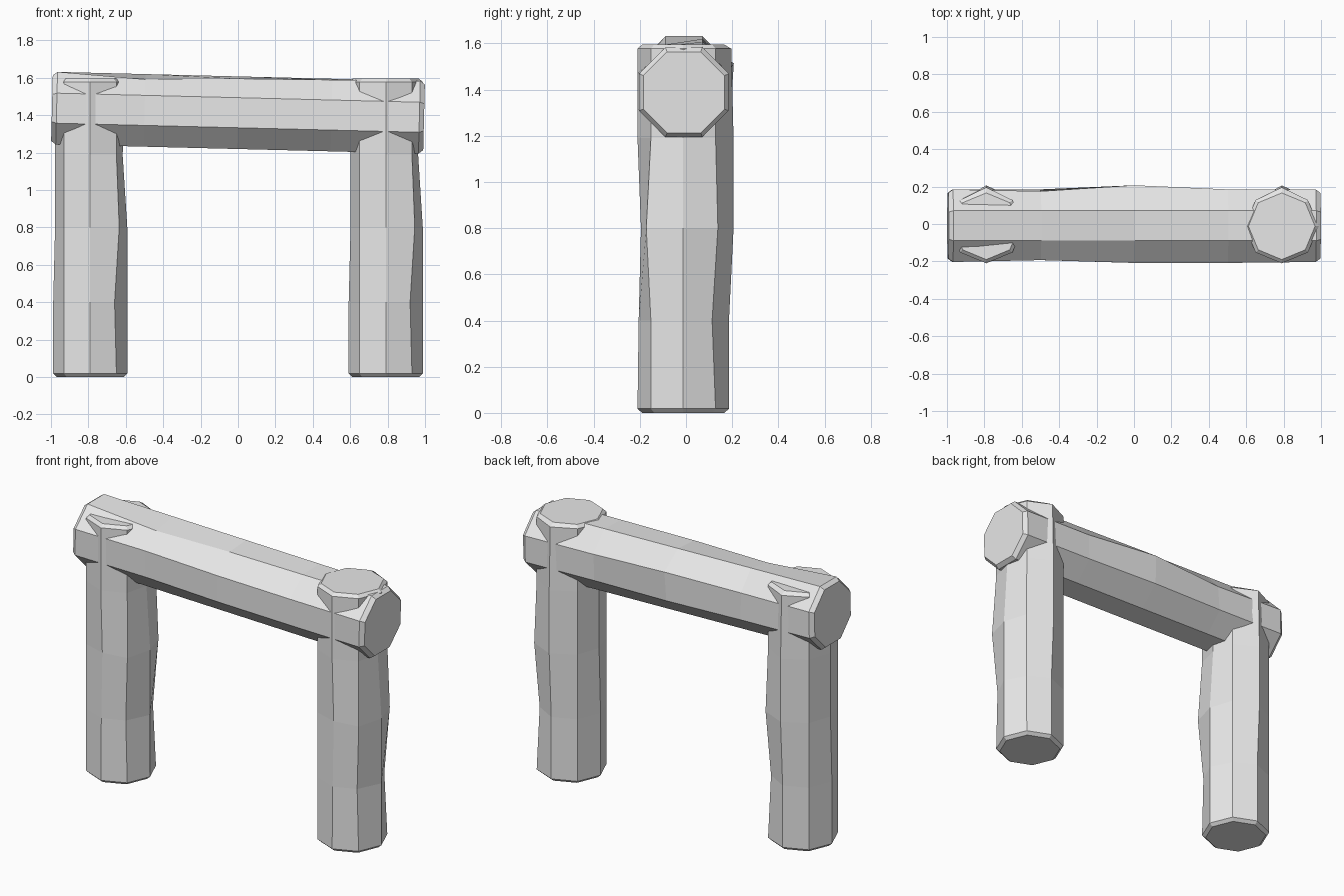
import bpy, bmesh
from math import radians, cos, sin, pi

cube = bpy.data.objects.get("Cube")
if cube:
    bpy.data.objects.remove(cube)

grey = bpy.data.materials.new("plain_grey")
grey.use_nodes = True
grey.diffuse_color = (0.8, 0.8, 0.8, 1)
grey.node_tree.nodes["Principled BSDF"].inputs["Base Color"].default_value = (0.8, 0.8, 0.8, 1)


def log(name, radius, levels, phase, chamfer, dents, location, tilt=0):
    """Eight-sided log along local z, chamfered at both ends.
    dents maps (level index, side index) to a small xy shift."""
    bottom, top = levels[0], levels[-1]
    inset = radius - 0.02
    stations = [(bottom, inset, None), (bottom + chamfer, radius, 0)]
    stations += [(z, radius, i + 1) for i, z in enumerate(levels[1:-1])]
    stations += [(top - chamfer, radius, len(levels) - 1), (top, inset, None)]
    bm = bmesh.new()
    rings = []
    for z, r, level in stations:
        ring = []
        for k in range(8):
            a = phase + k * pi / 4
            dx, dy = dents.get((level, k), (0, 0))
            ring.append(bm.verts.new((r * cos(a) + dx, r * sin(a) + dy, z)))
        rings.append(ring)
    for low, high in zip(rings, rings[1:]):
        for k in range(8):
            n = (k + 1) % 8
            bm.faces.new((low[k], low[n], high[n], high[k]))
    bm.faces.new(rings[0][::-1])
    bm.faces.new(rings[-1])
    bmesh.ops.recalc_face_normals(bm, faces=bm.faces)
    mesh = bpy.data.meshes.new(name)
    bm.to_mesh(mesh)
    bm.free()
    mesh.materials.append(grey)
    obj = bpy.data.objects.new(name, mesh)
    obj.location = location
    obj.rotation_euler = (0, tilt, 0)
    bpy.context.collection.objects.link(obj)
    return obj


# Upright posts, hewn a little unevenly
post_dents = {
    (1, 7): (-0.01, 0.0), (1, 1): (-0.01, -0.015), (1, 6): (0, 0.005),
    (2, 7): (0.015, -0.02), (2, 1): (0.01, 0.01), (2, 2): (0, 0.02),
    (2, 6): (0, 0.015), (2, 4): (0.01, 0),
    (3, 0): (-0.025, 0), (3, 2): (0, 0.02), (3, 4): (0.01, 0),
    (4, 2): (0, 0.01),
}
for name, x in (("right_post", -0.79), ("left_post", 0.79)):
    log(name, 0.198, (0, 0.4, 0.8, 1.19, 1.595), 0, 0.018, post_dents, (x, -0.012, 0))

# Sloping crossbeam lying through the post tops (local +x points down)
beam_dents = {
    (1, 2): (0, -0.01), (1, 4): (0.028, 0.0), (1, 5): (0, 0.01), (1, 6): (0, 0.01),
    (2, 2): (-0.02, 0.022), (2, 1): (0, 0.01), (2, 4): (0.012, 0),
    (2, 5): (0, -0.005), (2, 6): (0, -0.005),
    (3, 4): (0.006, 0), (3, 5): (0, -0.005), (3, 6): (0, -0.005),
}
log("crossbeam", 0.21, (-0.995, -0.5, 0, 0.5, 0.995), pi / 8, 0.025, beam_dents,
    (0, -0.009, 1.413), radians(91.43))
